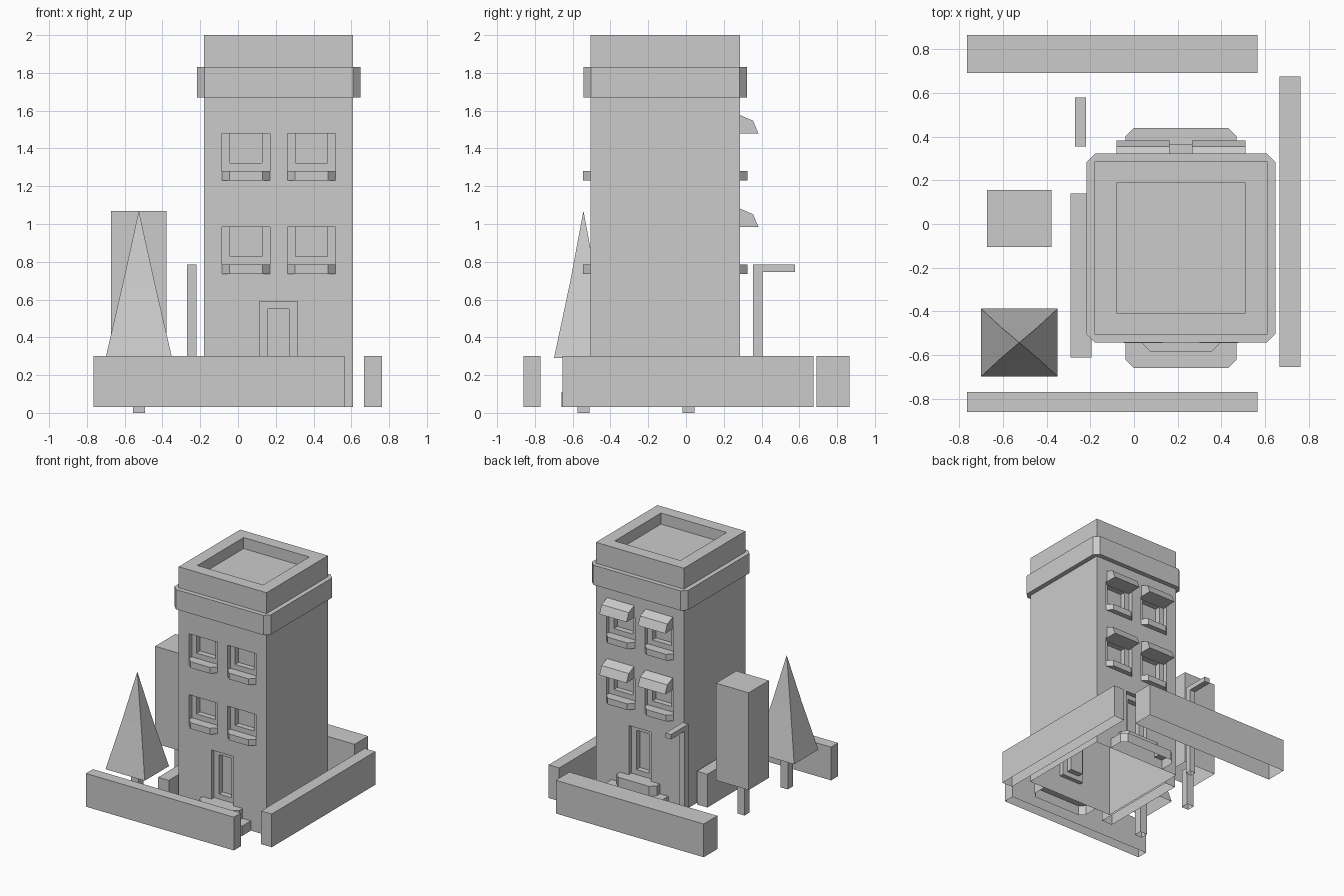
import bpy, bmesh

if "Cube" in bpy.data.objects:
    bpy.data.objects.remove(bpy.data.objects["Cube"])

CX, CY, H = 0.215, -0.11, 0.395      # tower centre and half width
BASE = 0.03


def finish(name, bm, open_bottom=False):
    bmesh.ops.recalc_face_normals(bm, faces=bm.faces[:])
    if open_bottom:
        zmin = min(v.co.z for v in bm.verts)
        low = [f for f in bm.faces if all(abs(v.co.z - zmin) < 1e-4 for v in f.verts)]
        bmesh.ops.delete(bm, geom=low, context='FACES')
    me = bpy.data.meshes.new(name)
    bm.to_mesh(me)
    bm.free()
    ob = bpy.data.objects.new(name, me)
    bpy.context.collection.objects.link(ob)
    return ob


def add_prism(bm, pts, a, b, axis='z'):
    def place(p, t):
        return (p[0], p[1], t) if axis == 'z' else (t, p[0], p[1])
    lo = [bm.verts.new(place(p, a)) for p in pts]
    hi = [bm.verts.new(place(p, b)) for p in pts]
    bm.faces.new(lo)
    bm.faces.new(hi)
    for i in range(len(pts)):
        j = (i + 1) % len(pts)
        bm.faces.new((lo[i], lo[j], hi[j], hi[i]))


def prism(name, pts, a, b, axis='z', open_bottom=False):
    bm = bmesh.new()
    add_prism(bm, pts, a, b, axis)
    return finish(name, bm, open_bottom)


def rect(x0, x1, y0, y1):
    return [(x0, y0), (x1, y0), (x1, y1), (x0, y1)]


def box(name, x0, x1, y0, y1, z0, z1):
    return prism(name, rect(x0, x1, y0, y1), z0, z1, open_bottom=True)


def loft(name, rings, closed, cap):
    bm = bmesh.new()
    vs = [[bm.verts.new(p) for p in r] for r in rings]
    n = len(rings[0])
    for a, b in zip(vs, vs[1:]):
        for i in range(n if closed else n - 1):
            j = (i + 1) % n
            bm.faces.new((a[i], a[j], b[j], b[i]))
    if cap:
        bm.faces.new(vs[-1])
    bmesh.ops.remove_doubles(bm, verts=bm.verts[:], dist=1e-5)
    return finish(name, bm)


# Tower with roof recess, window and door recesses cut on front and back
windows = [(CX + dx, z) for z in (0.785, 1.28) for dx in (-0.1735, 0.1735)]
outer, inner = bmesh.new(), bmesh.new()
add_prism(outer, rect(CX - .295, CX + .295, CY - .297, CY + .297), 1.91, 2.1)
for s in (-1, 1):
    wall = CY + s * H

    def cut(bm, x, hw, z0, z1, depth):
        ys = sorted((wall - s * depth, wall + s * 0.1))
        add_prism(bm, rect(x - hw, x + hw, *ys), z0, z1)
    for x, z in windows:
        cut(outer, x, .1275, z, z + .2, .035)
        cut(inner, x, .085, z + .042, z + .198, .08)
    cut(outer, CX, .1, .19, .59, .035)
    cut(inner, CX, .056, .23, .55, .08)

tower = prism("tower", rect(CX - H, CX + H, CY - H, CY + H), BASE, 2.0)
cutters = [finish("outer_cutter", outer), finish("inner_cutter", inner)]
for c in cutters:
    c.hide_render = True
    m = tower.modifiers.new("recess", 'BOOLEAN')
    m.operation, m.solver, m.object = 'DIFFERENCE', 'EXACT', c
bpy.context.view_layer.update()
cut_mesh = bpy.data.meshes.new_from_object(
    tower.evaluated_get(bpy.context.evaluated_depsgraph_get()))
for o in cutters + [tower]:
    bpy.data.objects.remove(o)
bm = bmesh.new()
bm.from_mesh(cut_mesh)
finish("tower_walls", bm, True)

# Cornice band with chamfered corners
r, c = 0.433, 0.04
band = []
for sx, sy in ((1, 1), (-1, 1), (-1, -1), (1, -1)):
    ends = [(CX + sx * r, CY + sy * (r - c)), (CX + sx * (r - c), CY + sy * r)]
    band += ends if sx * sy > 0 else ends[::-1]
prism("cornice", band, 1.67, 1.83)

# Sills and doorsteps on both sides
for s, side in ((-1, "front"), (1, "back")):
    wall = CY + s * H
    for x, z in windows:
        prism(side + "_sill", [(x - .1275, wall), (x - .0875, wall + s * .04),
                               (x + .0875, wall + s * .04), (x + .1275, wall)], z - .05, z)

    def step(w, reach, z):
        y0, y1 = wall + s * (reach - c), wall + s * reach
        return [(CX - w, wall, z), (CX - w, y0, z), (CX - w + c, y1, z),
                (CX + w - c, y1, z), (CX + w, y0, z), (CX + w, wall, z)]
    loft(side + "_steps", [step(.255, .155, BASE), step(.255, .155, .11),
                           step(.18, .08, .11), step(.18, .08, .19)], False, True)

# Awnings over the back windows
yb = CY + H
for x, z in windows:
    t = z + .2
    prism("awning", [(yb, t), (yb + .098, t), (yb + .07, t + .067), (yb, t + .097)],
          x - .122, x + .122, 'x')

# Garden walls
box("front_garden_wall", -.765, .565, -.86, -.77, BASE, .30)
box("back_garden_wall", -.765, .565, .69, .865, BASE, .30)
box("right_garden_wall", .667, .762, -.655, .675, BASE, .30)
box("left_garden_wall", -.29, -.195, -.61, .14, BASE, .30)

# Lamp post with an arm
prism("lamp_post", [(.355, BASE), (.405, BASE), (.405, .745), (.578, .745), (.578, .785),
                    (.355, .785)], -.27, -.22, 'x', True)

# Trees: one box shaped, one pointed
tx = -0.525
for ty in (.0125, -.543):
    box("tree_trunk", tx - .032, tx + .032, ty - .032, ty + .032, 0, .32)
box("box_tree_foliage", -.672, -.378, -.105, .155, .28, 1.07)
rings = [[(tx + sx * wx, -.543 + sy * wy, z) for sx, sy in ((-1, -1), (1, -1), (1, 1), (-1, 1))]
         for wx, wy, z in ((.176, .156, .29), (.084, .071, .69), (0, 0, 1.07))]
# The top ring merges into a single point
bm = bmesh.new()
vs = [[bm.verts.new(p) for p in ring] for ring in rings[:2]]
tip = bm.verts.new(rings[2][0])
for i in range(4):
    j = (i + 1) % 4
    bm.faces.new((vs[0][i], vs[0][j], vs[1][j], vs[1][i]))
    bm.faces.new((vs[1][i], vs[1][j], tip))
finish("pointed_tree_foliage", bm)
